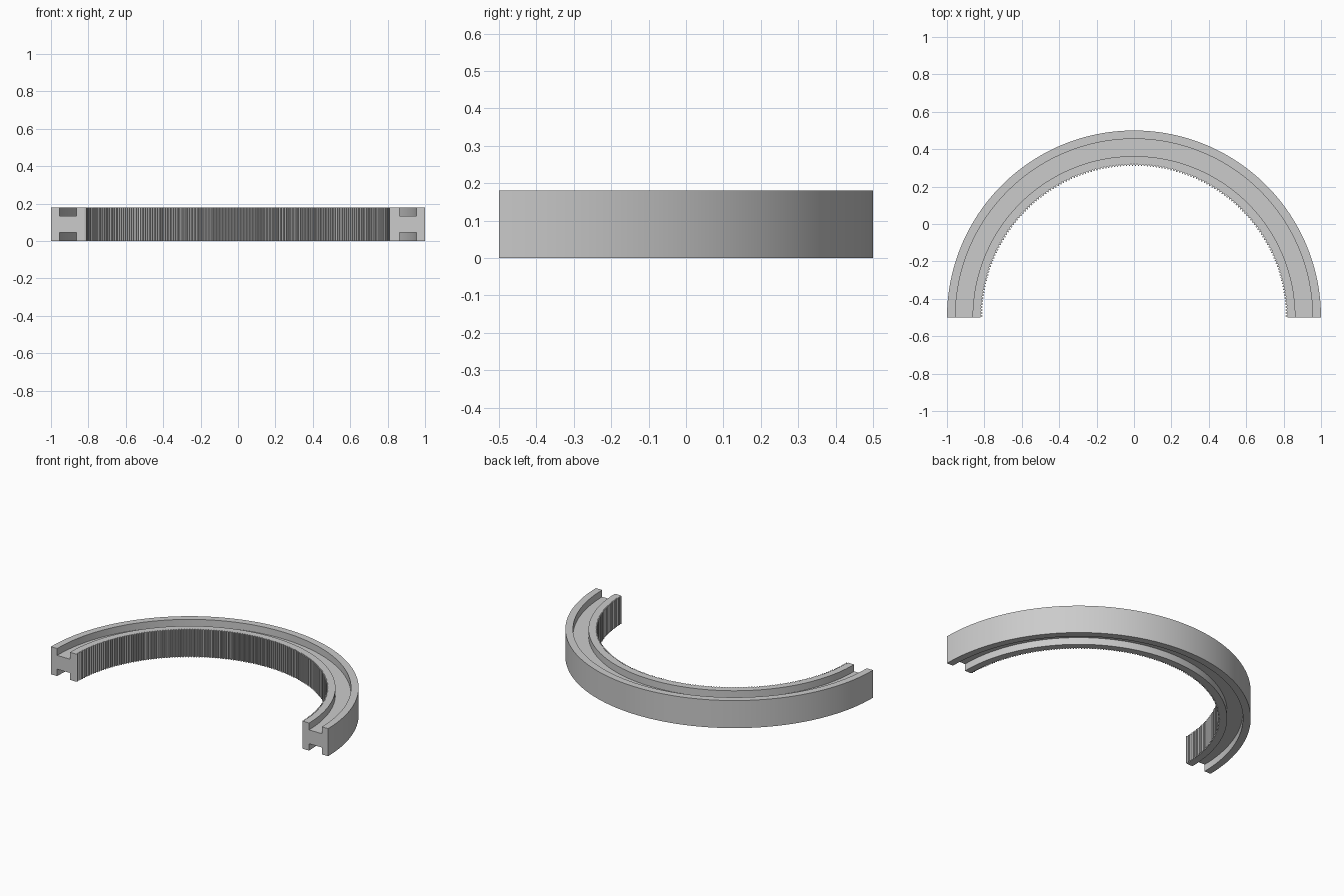
import bpy, bmesh
from math import sin, cos, pi, radians
from mathutils import Matrix, Vector

cube = bpy.data.objects.get("Cube")
if cube:
    bpy.data.objects.remove(cube, do_unlink=True)

CENTRE = Vector((0, -0.5, 0))
HEIGHT, DEPTH = 0.18, 0.045
ROOT, TIP = 0.82, 0.811
SEGMENTS, TEETH = 96, 160

grey = bpy.data.materials.new("plain grey")
grey.use_nodes = True
colour = (0.6, 0.6, 0.6, 1)
grey.diffuse_color = colour
grey.node_tree.nodes["Principled BSDF"].inputs["Base Color"].default_value = colour


def finish(name, bm):
    bmesh.ops.recalc_face_normals(bm, faces=bm.faces)
    mesh = bpy.data.meshes.new(name)
    bm.to_mesh(mesh)
    bm.free()
    mesh.materials.append(grey)
    obj = bpy.data.objects.new(name, mesh)
    obj.location = CENTRE
    bpy.context.collection.objects.link(obj)
    return obj


# Half ring: H-shaped section swept half a turn, with a groove above and below
upper = [(1, HEIGHT), (0.955, HEIGHT), (0.955, HEIGHT - DEPTH),
         (0.863, HEIGHT - DEPTH), (0.863, HEIGHT), (ROOT, HEIGHT)]
section = upper + [(r, HEIGHT - z) for r, z in reversed(upper)]
bm = bmesh.new()
rings = []
for i in range(SEGMENTS + 1):
    a = pi * i / SEGMENTS
    rings.append([bm.verts.new((r * cos(a), r * sin(a), z)) for r, z in section])
count = len(section)
for a, b in zip(rings, rings[1:]):
    for j in range(count):
        k = (j + 1) % count
        bm.faces.new((a[j], a[k], b[k], b[j]))
for end in (rings[0], rings[-1]):
    bm.faces.new(end)
ring = finish("grooved_half_ring", bm)
bpy.context.view_layer.objects.active = ring
ring.select_set(True)
bpy.ops.object.shade_smooth_by_angle(angle=radians(30))

# Fine gear teeth along the inner wall
bm = bmesh.new()
pitch = pi / TEETH
outline = [(ROOT + 0.002, -0.42), (TIP, -0.14), (TIP, 0.14), (ROOT + 0.002, 0.42)]
for i in range(TEETH):
    mid = (i + 0.5) * pitch
    base = [bm.verts.new((r * cos(mid + t * pitch), r * sin(mid + t * pitch), 0))
            for r, t in outline]
    face = bm.faces.new(base)
    top = bmesh.ops.extrude_face_region(bm, geom=[face])["geom"]
    bmesh.ops.translate(bm, vec=(0, 0, HEIGHT),
                        verts=[v for v in top if isinstance(v, bmesh.types.BMVert)])
finish("inner_teeth", bm)
